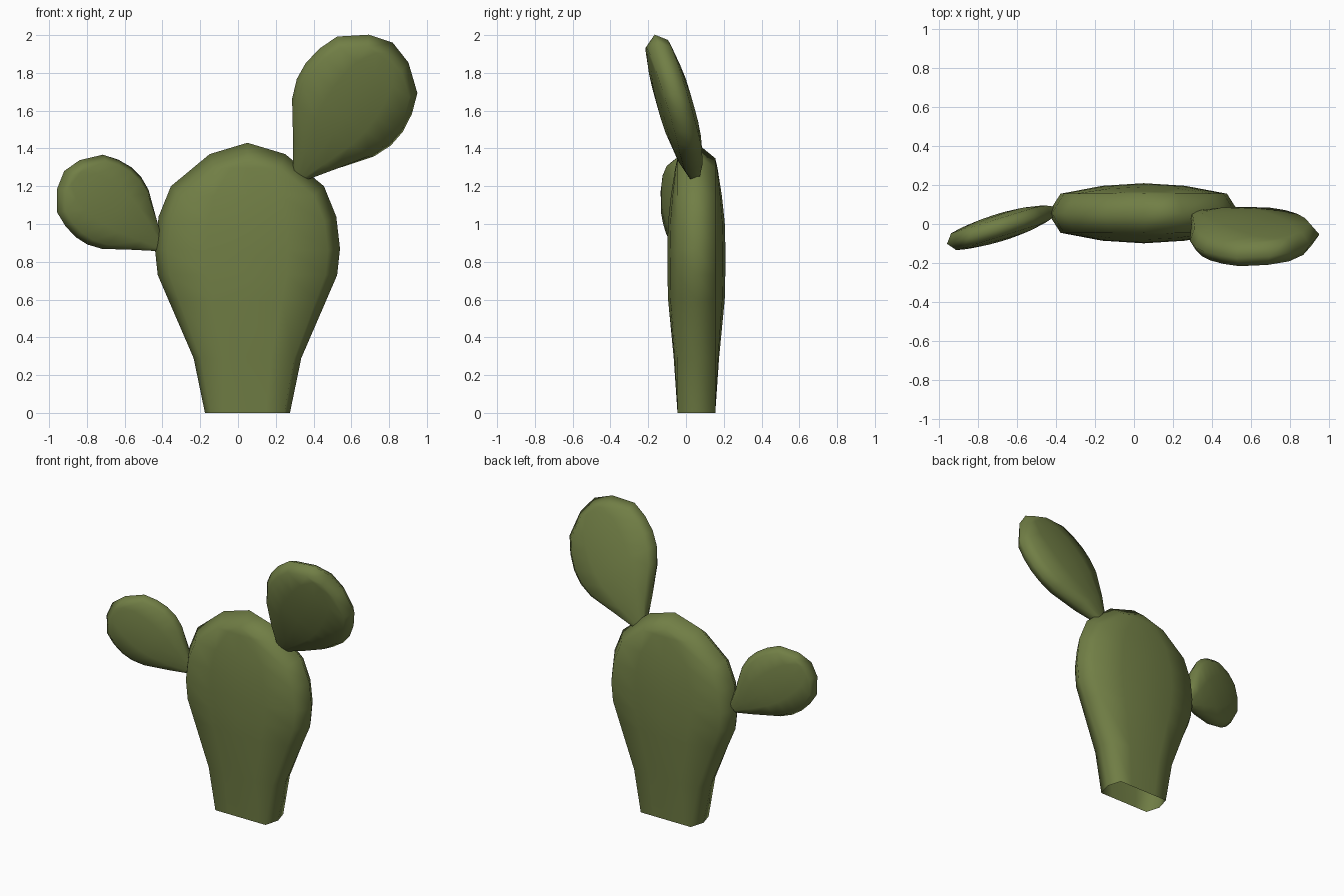
import bpy, bmesh
from mathutils import Vector

if "Cube" in bpy.data.objects:
    bpy.data.objects.remove(bpy.data.objects["Cube"])

green = bpy.data.materials.new("cactus green")
green.diffuse_color = (0.165, 0.21, 0.06, 1)
green.use_nodes = True
green.node_tree.nodes["Principled BSDF"].inputs["Base Color"].default_value = green.diffuse_color


def make_pad(name, rows, origin, along, across, scale, centre, shrink):
    """Flat pad: each row is (length, half width, half rim thickness, bulge)."""
    o, U, V = Vector(origin), Vector(along), Vector(across)
    N = U.cross(V).normalized()
    bm = bmesh.new()
    rings = []
    for u, w, rim, bulge in rows:
        ui = u - (1 - shrink) * max(0, u - centre)   # inset edge of the face
        wi = w * shrink
        face = [(f * wi, ui, rim + bulge * (1 - f * f)) for f in (-1, -.5, 0, .5, 1)]
        pts = [(-w, u, 0)] + face + [(w, u, 0)]
        pts += [(v, a, -t) for v, a, t in reversed(face)]
        rings.append([bm.verts.new(o + scale * (U * a + V * v + N * t))
                      for v, a, t in pts])
    n = len(rings[0])
    for a, b in zip(rings, rings[1:]):
        for i in range(n):
            j = (i + 1) % n
            bm.faces.new((a[i], a[j], b[j], b[i]))
    # close the narrow band over the tip
    t = rings[-1]
    bm.faces.new((t[0], t[3], t[9]))
    bmesh.ops.remove_doubles(bm, verts=bm.verts, dist=0.0005)
    bmesh.ops.dissolve_degenerate(bm, edges=bm.edges, dist=0.0005)
    bmesh.ops.recalc_face_normals(bm, faces=bm.faces)
    for f in bm.faces:
        f.smooth = True
    me = bpy.data.meshes.new(name)
    bm.to_mesh(me)
    bm.free()
    me.materials.append(green)
    ob = bpy.data.objects.new(name, me)
    bpy.context.collection.objects.link(ob)
    return ob


# large upright pad, open at the bottom
trunk_rows = [(0, .225, .1, 0), (.29, .285, .1, .02), (.6, .419, .1, .05),
              (.73, .475, .1, .053), (.87, .49, .1, .054), (1.04, .47, .1, .05),
              (1.2, .405, .1, .035), (1.37, .2, .1, .012), (1.43, 0, .1, 0)]
make_pad("trunk_pad", trunk_rows, (.05, .055, 0), (0, 0, 1), (1, 0, 0), 1, .8, .87)

# two smaller pads sharing one teardrop profile
leaf_rows = [(0, .047, .025, .005), (.13, .139, .05, .015), (.30, .265, .06, .028),
             (.40, .305, .06, .033), (.495, .315, .06, .033), (.60, .30, .06, .03),
             (.707, .26, .06, .02), (.812, .128, .06, .006), (.85, 0, .06, 0)]
make_pad("right_pad", leaf_rows, (.33, .04, 1.265),
         (.576, -.217, .817), (.817, .23, -.576), 1, .47, .87)
make_pad("left_pad", leaf_rows, (-.42, .065, .885),
         (-.785, -.243, .62), (.62, .19, .785), .75, .47, .87)
